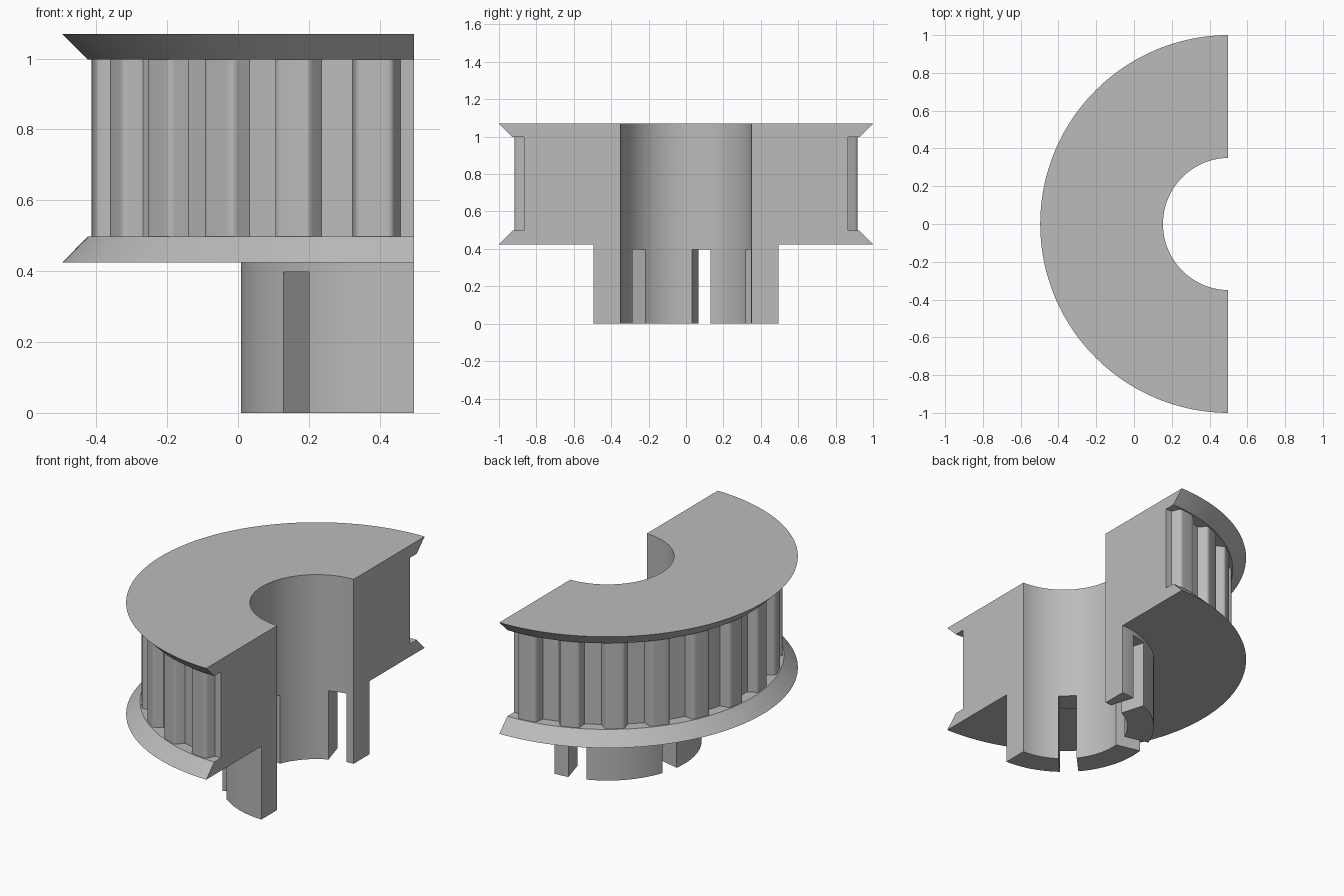
import bpy, bmesh, math
from mathutils import Matrix, Vector

if "Cube" in bpy.data.objects:
    bpy.data.objects.remove(bpy.data.objects["Cube"])

AXIS_X, CUT_X = 0.5035, 0.4965      # pulley axis and the flat split face
Z_FLANGE, Z_ROOT, Z_TIP, Z_TOP = 0.424, 0.498, 0.997, 1.069
TIP_R, STEPS, TEETH = 0.92, 96, 24


def make_object(name, bm):
    bmesh.ops.recalc_face_normals(bm, faces=bm.faces[:])
    mesh = bpy.data.meshes.new(name)
    bm.to_mesh(mesh)
    bm.free()
    obj = bpy.data.objects.new(name, mesh)
    bpy.context.collection.objects.link(obj)
    return obj


def bridge(bm, a, b):
    for i in range(len(a)):
        j = (i + 1) % len(a)
        bm.faces.new((a[i], a[j], b[j], b[i]))


def prism(bm, outline, z0, z1, angle):
    """Extrude an outline of (radius, tangent) points, turned about the axis."""
    place = Matrix.Translation((AXIS_X, 0, 0)) @ Matrix.Rotation(angle, 4, 'Z')
    low, high = [[bm.verts.new(place @ Vector((r, t, z))) for r, t in outline]
                 for z in (z0, z1)]
    bm.faces.new(low)
    bm.faces.new(high)
    bridge(bm, low, high)


def subtract(body, cutter):
    cutter.hide_render = True
    mod = body.modifiers.new("cut", 'BOOLEAN')
    mod.operation, mod.solver, mod.object = 'DIFFERENCE', 'EXACT', cutter
    bpy.context.view_layer.objects.active = body
    bpy.ops.object.modifier_apply(modifier=mod.name)
    bpy.data.objects.remove(cutter)


# Half-turned body: bore, hub, two tapered flanges and the tooth band
section = [(0.35, 0), (0.495, 0), (0.495, Z_FLANGE), (1, Z_FLANGE),
           (0.927, Z_ROOT), (TIP_R, Z_ROOT), (TIP_R, Z_TIP), (0.927, Z_TIP),
           (1, Z_TOP), (0.35, Z_TOP)]
bm = bmesh.new()
rings = []
for i in range(STEPS + 1):
    a = math.pi / 2 + math.pi * i / STEPS
    rings.append([bm.verts.new((min(AXIS_X + r * math.cos(a), CUT_X),
                                r * math.sin(a), z)) for r, z in section])
for a, b in zip(rings, rings[1:]):
    bridge(bm, a, b)
bm.faces.new(rings[0])
bm.faces.new(rings[-1])
pulley = make_object("half_belt_pulley", bm)

# Belt grooves with rounded tooth tips
side = [(0.865, 0.045), (0.902, 0.062), (0.911, 0.067), (0.915, 0.073),
        (0.9165, 0.082), (0.94, 0.084)]
groove = side + [(r, -t) for r, t in reversed(side)]
bm = bmesh.new()
for i in range(TEETH // 2 + 1):
    prism(bm, groove, Z_ROOT, Z_TIP, math.pi / 2 + math.tau * i / TEETH)
subtract(pulley, make_object("groove_cutter", bm))

# Radial slots in the hub
slot = [(0.25, -0.05), (0.6, -0.05), (0.6, 0.05), (0.25, 0.05)]
bm = bmesh.new()
for turn in (-46.4, 13.6, 73.6):
    prism(bm, slot, -0.1, 0.397, math.pi - math.radians(turn))
subtract(pulley, make_object("slot_cutter", bm))

# Plain grey finish
grey = bpy.data.materials.new("plain grey")
grey.use_nodes = True
colour = (0.5, 0.5, 0.5, 1)
grey.diffuse_color = colour
grey.node_tree.nodes["Principled BSDF"].inputs["Base Color"].default_value = colour
pulley.data.materials.clear()
pulley.data.materials.append(grey)
for face in pulley.data.polygons:
    face.material_index = 0

bpy.ops.object.select_all(action='DESELECT')
pulley.select_set(True)
bpy.context.view_layer.objects.active = pulley
bpy.ops.object.shade_smooth_by_angle(angle=math.radians(30))
